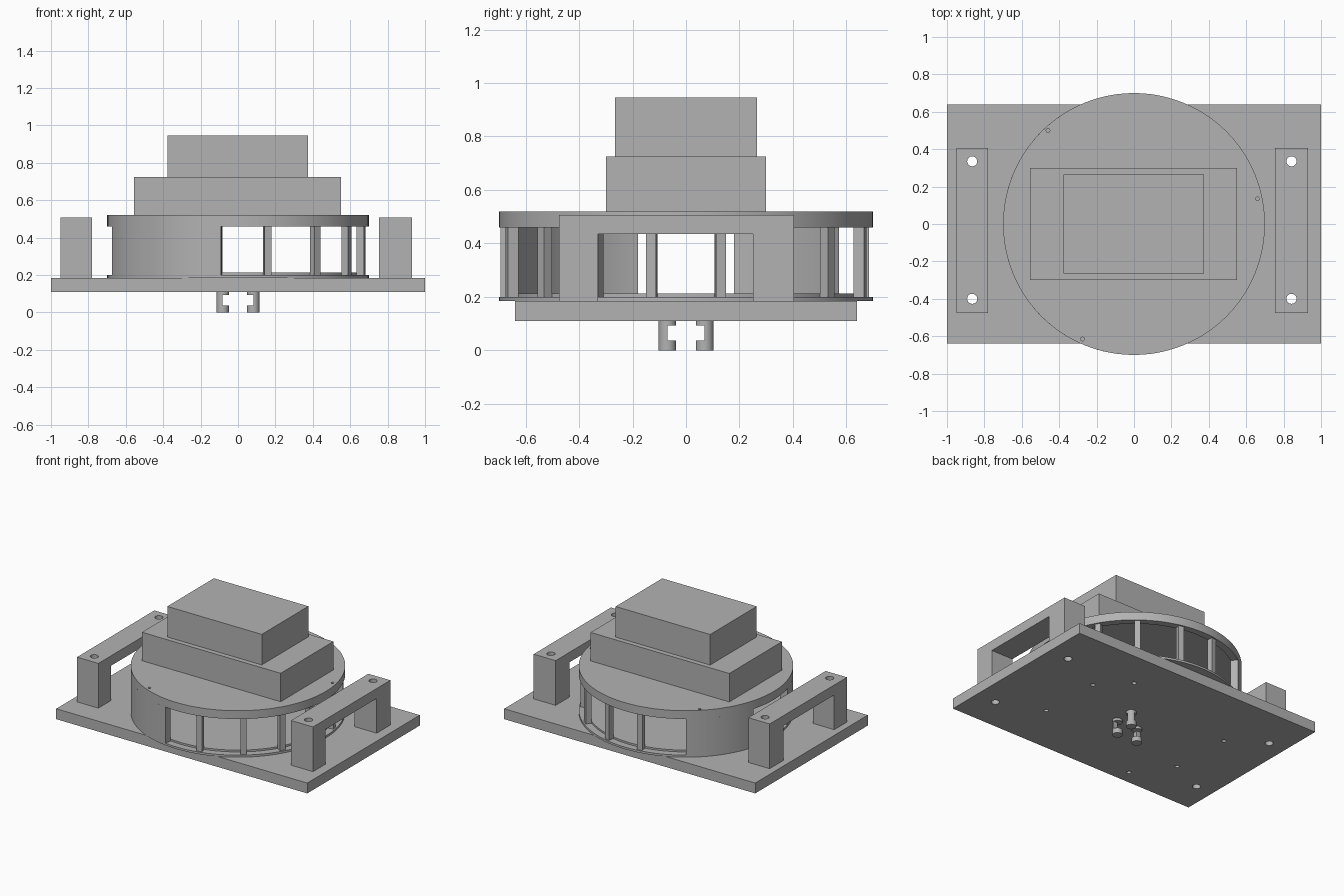
import bpy, bmesh
from math import sin, cos, radians
from mathutils import Vector

if "Cube" in bpy.data.objects:
    bpy.data.objects.remove(bpy.data.objects["Cube"], do_unlink=True)

grey = bpy.data.materials.new("plain grey")
grey.use_nodes = True
grey.diffuse_color = (0.45, 0.45, 0.45, 1)
grey.node_tree.nodes["Principled BSDF"].inputs["Base Color"].default_value = grey.diffuse_color


def prism(name, outline, low, high, axis="z"):
    """Extrude a closed outline along z, or a (y, z) outline along x."""
    bm = bmesh.new()
    place = (lambda a, b: (a, b, low)) if axis == "z" else (lambda a, b: (low, a, b))
    face = bm.faces.new([bm.verts.new(place(a, b)) for a, b in outline])
    ext = bmesh.ops.extrude_face_region(bm, geom=[face])
    shift = Vector((0, 0, high - low)) if axis == "z" else Vector((high - low, 0, 0))
    verts = [g for g in ext["geom"] if isinstance(g, bmesh.types.BMVert)]
    bmesh.ops.translate(bm, verts=verts, vec=shift)
    bmesh.ops.recalc_face_normals(bm, faces=bm.faces)
    mesh = bpy.data.meshes.new(name)
    bm.to_mesh(mesh)
    bm.free()
    mesh.materials.append(grey)
    obj = bpy.data.objects.new(name, mesh)
    bpy.context.collection.objects.link(obj)
    return obj


def arc(radius, start, end, steps, cx=0, cy=0):
    angles = [radians(start + (end - start) * i / steps) for i in range(steps + 1)]
    return [(cx + radius * cos(a), cy + radius * sin(a)) for a in angles]


def disc(name, radius, low, high, cx=0, cy=0, sides=96):
    return prism(name, arc(radius, 0, 360, sides, cx, cy)[:-1], low, high)


def box(name, x0, x1, y0, y1, z0, z1):
    return prism(name, [(x0, y0), (x1, y0), (x1, y1), (x0, y1)], z0, z1)


def wall(name, start, end, inner, outer, low, high):
    steps = max(1, round((end - start) / 3))
    outline = arc(outer, start, end, steps) + arc(inner, end, start, steps)
    return prism(name, outline, low, high)


def activate(obj):
    bpy.ops.object.select_all(action="DESELECT")
    obj.select_set(True)
    bpy.context.view_layer.objects.active = obj


def cut(obj, cutters):
    for cutter in cutters:
        cutter.hide_render = True
        mod = obj.modifiers.new("cut", "BOOLEAN")
        mod.operation, mod.solver, mod.object = "DIFFERENCE", "EXACT", cutter
        activate(obj)
        bpy.ops.object.modifier_apply(modifier=mod.name)
        bpy.data.objects.remove(cutter, do_unlink=True)


def drill(obj, spots, radius, low, high):
    cut(obj, [disc("drill", radius, low, high, x, y, 20) for x, y in spots])


PLATE, FLOOR, RIM, TOP = 0.185, 0.20, 0.46, 0.52
parts = []

# Base plate with bolt holes
base = box("base_plate", -1, 1, -0.64, 0.64, 0.11, PLATE)
bolts = [(x, y) for x in (-0.865, 0.842) for y in (-0.4, 0.335)]
drill(base, bolts, 0.027, 0, 0.3)
drill(base, [(0.31, 0.37), (-0.41, -0.54), (0.5, 0.18), (0.52, -0.27),
             (-0.62, 0.17), (-0.6, -0.28)], 0.015, 0, 0.3)
parts.append(base)

# Bridge handles on both ends
for side, x0, x1 in (("right", -0.95, -0.78), ("left", 0.755, 0.93)):
    outline = [(-0.475, PLATE), (-0.33, PLATE), (-0.33, 0.435), (0.25, 0.435),
               (0.25, PLATE), (0.405, PLATE), (0.405, 0.507), (-0.475, 0.507)]
    handle = prism(side + "_handle", outline, x0, x1, "x")
    drill(handle, [b for b in bolts if x0 < b[0] < x1], 0.027, 0, 0.7)
    parts.append(handle)

# Drum floor and recessed lid
parts.append(disc("drum_flange", 0.70, PLATE, FLOOR))
parts.append(disc("drum_floor", 0.65, FLOOR, 0.213))
lid = disc("drum_lid", 0.70, RIM, TOP)
cut(lid, [disc("lid_recess", 0.65, 0.4, 0.49)])
drill(lid, [(-0.46, 0.5), (0.66, 0.135), (-0.275, -0.615)], 0.01, 0.4, 0.6)
parts.append(lid)

# Solid drum walls, leaving an opening on one end
parts.append(wall("front_wall", 196, 262.5, 0.65, 0.70, FLOOR, RIM))
parts.append(wall("back_wall", 125, 164, 0.65, 0.70, FLOOR, RIM))

# Window posts around the open half
for angle in (-76.5, -52, -30, -11, 11, 30, 52, 76.5, 99):
    parts.append(wall("window_post", angle - 1.6, angle + 1.6, 0.65, 0.69, FLOOR, RIM))

# Stacked housing blocks
parts.append(box("lower_housing", -0.555, 0.55, -0.30, 0.30, TOP, 0.725))
parts.append(box("upper_housing", -0.378, 0.375, -0.265, 0.265, 0.725, 0.945))

# Notched pins under the plate
for sx, sy, turn in ((1, 1, 0), (1, -1, 270), (-1, -1, 180)):
    x, y = 0.082 * sx, 0.07 * sy
    parts.append(disc("pin_foot", 0.033, 0, 0.036, x, y, 32))
    parts.append(prism("pin_neck", [(x, y)] + arc(0.033, turn, turn + 90, 10, x, y), 0.036, 0.092))
    parts.append(disc("pin_collar", 0.033, 0.092, 0.11, x, y, 32))

for part in parts:
    activate(part)
    bpy.ops.object.shade_smooth_by_angle(angle=radians(30))
